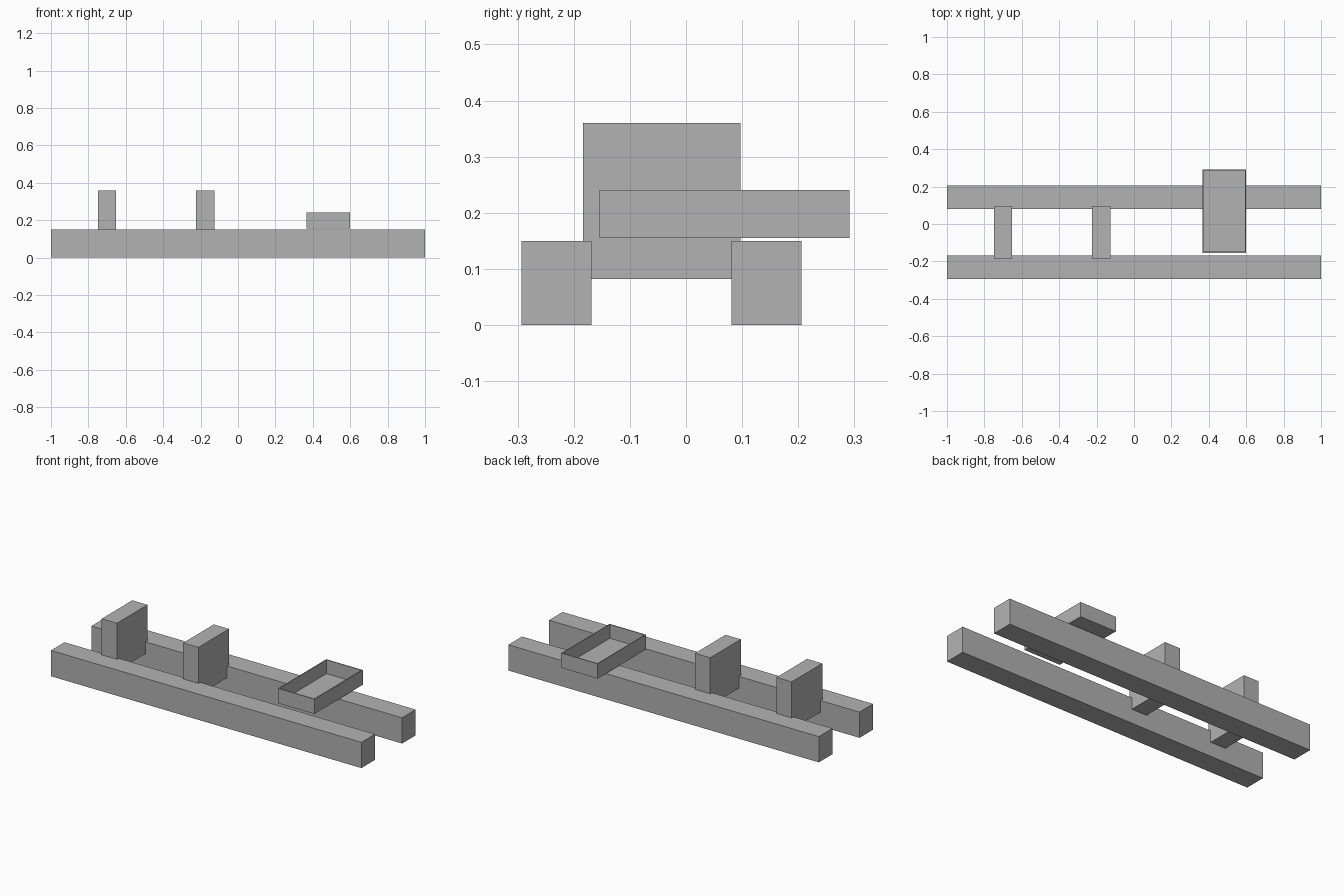
import bpy
import bmesh

if "Cube" in bpy.data.objects:
    bpy.data.objects.remove(bpy.data.objects["Cube"])

grey = bpy.data.materials.new("plain grey")
grey.diffuse_color = (0.448, 0.448, 0.448, 1.0)
grey.use_nodes = True
grey.node_tree.nodes["Principled BSDF"].inputs["Base Color"].default_value = grey.diffuse_color


def add_boxes(name, boxes):
    """One object made of (x0, x1, y0, y1, z0, z1) boxes."""
    bm = bmesh.new()
    for x0, x1, y0, y1, z0, z1 in boxes:
        for v in bmesh.ops.create_cube(bm, size=1.0)["verts"]:
            v.co.x = x1 if v.co.x > 0 else x0
            v.co.y = y1 if v.co.y > 0 else y0
            v.co.z = z1 if v.co.z > 0 else z0
    mesh = bpy.data.meshes.new(name)
    bm.to_mesh(mesh)
    bm.free()
    mesh.materials.append(grey)
    obj = bpy.data.objects.new(name, mesh)
    bpy.context.collection.objects.link(obj)
    return obj


# Two long rails
add_boxes("front_rail", [(-1, 1, -0.293, -0.168, 0, 0.15)])
add_boxes("back_rail", [(-1, 1, 0.081, 0.206, 0, 0.15)])

# Two upright blocks wedged between the rails
for name, x in (("left_block", -0.70), ("middle_block", -0.175)):
    add_boxes(name, [(x - 0.049, x + 0.049, -0.184, 0.097, 0.082, 0.36)])

# Open tray: box with its top face removed and thin walls grown inwards
tray = add_boxes("tray", [(0.365, 0.60, -0.154, 0.291, 0.155, 0.241)])
bm = bmesh.new()
bm.from_mesh(tray.data)
bm.normal_update()
top = [f for f in bm.faces if f.normal.z > 0.5]
bmesh.ops.delete(bm, geom=top, context='FACES')
bm.to_mesh(tray.data)
bm.free()
walls = tray.modifiers.new("walls", 'SOLIDIFY')
walls.thickness = 0.006
walls.offset = -1
walls.use_even_offset = True
